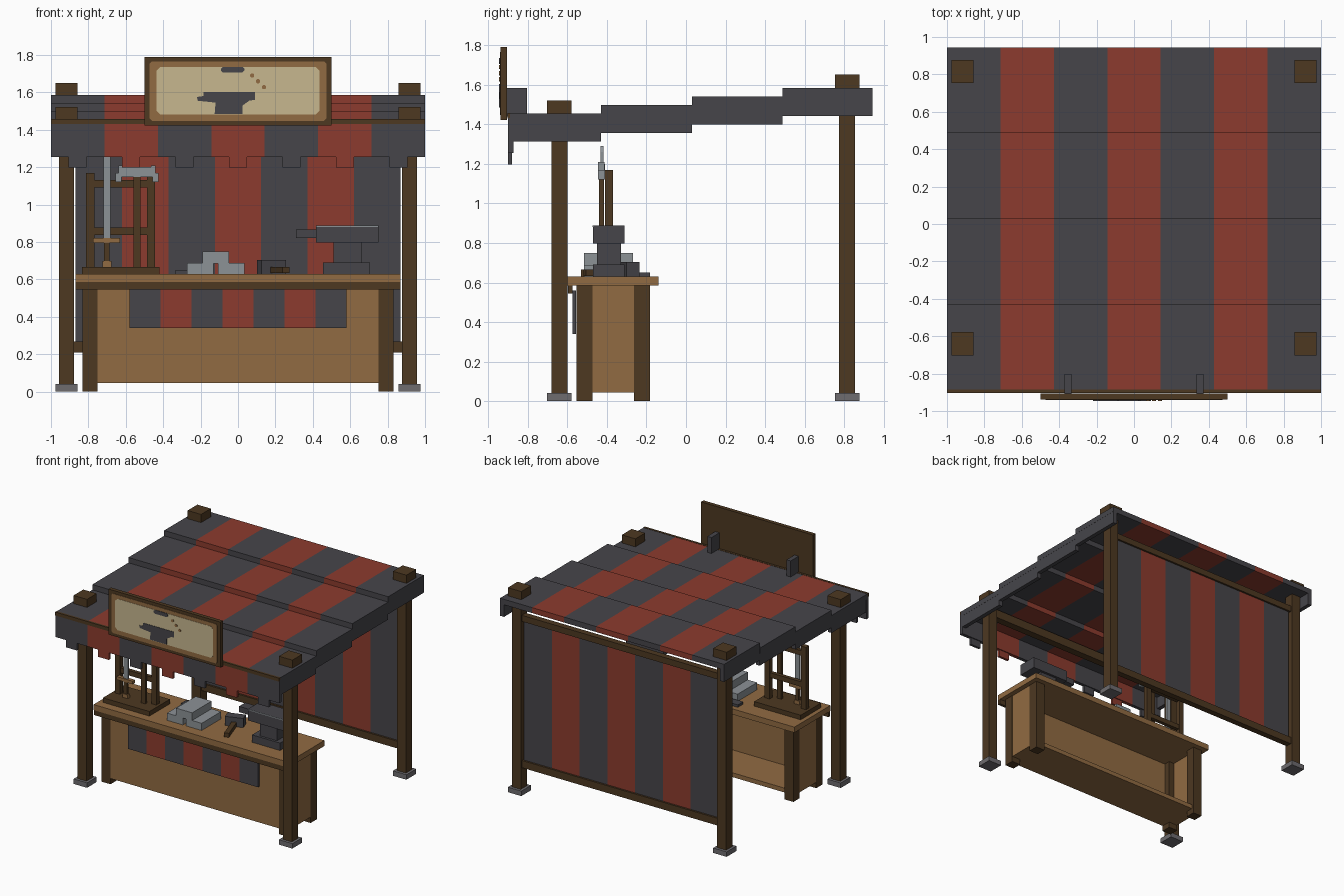
import bpy
import bmesh
from mathutils import Matrix, Vector

cube = bpy.data.objects.get("Cube")
if cube:
    bpy.data.objects.remove(cube, do_unlink=True)


def material(name, rgb):
    def lin(c):
        c /= 255
        return ((c + 0.055) / 1.055) ** 2.4 if c > 0.04 else c / 12.92
    col = [lin(c) for c in rgb] + [1]
    m = bpy.data.materials.new(name)
    m.use_nodes = True
    m.diffuse_color = col
    m.node_tree.nodes["Principled BSDF"].inputs["Base Color"].default_value = col
    return m


CHARCOAL = material("charcoal", (70, 69, 74))
RED = material("brick red", (140, 59, 46))
DARK = material("dark wood", (77, 56, 33))
TAN = material("tan wood", (145, 107, 66))
STEEL = material("steel", (140, 146, 150))
CREAM = material("cream", (199, 183, 143))
STONE = material("stone", (110, 108, 111))


def finish(name, bm, *mats):
    bmesh.ops.recalc_face_normals(bm, faces=bm.faces)
    me = bpy.data.meshes.new(name)
    bm.to_mesh(me)
    bm.free()
    for m in mats:
        me.materials.append(m)
    ob = bpy.data.objects.new(name, me)
    bpy.context.collection.objects.link(ob)
    return ob


def box_bm(x, y, z):
    bm = bmesh.new()
    size = Vector((x[1] - x[0], y[1] - y[0], z[1] - z[0]))
    mid = Vector((sum(x), sum(y), sum(z))) / 2
    bmesh.ops.create_cube(bm, size=1, matrix=Matrix.Translation(mid) @ Matrix.Diagonal(size).to_4x4())
    return bm


def box(name, mat, x, y, z):
    return finish(name, box_bm(x, y, z), mat)


def mirrored(name, mat, x, y, z):
    box(name + "_left", mat, x, y, z)
    box(name + "_right", mat, (-x[1], -x[0]), y, z)


def striped(name, half, y, z, n=7):
    """Box cut into n vertical stripes, alternating charcoal and red."""
    bm = box_bm((-half, half), y, z)
    w = 2 * half / n
    for i in range(1, n):
        bmesh.ops.bisect_plane(bm, geom=bm.verts[:] + bm.edges[:] + bm.faces[:],
                               plane_co=(-half + i * w, 0, 0), plane_no=(1, 0, 0))
    for f in bm.faces:
        k = int((f.calc_center_median().x + half) / w)
        f.material_index = min(k, n - 1) % 2
    return finish(name, bm, CHARCOAL, RED)


def plate(name, mat, pts, y0, y1):
    """Outline in x and z, extruded along y."""
    bm = bmesh.new()
    face = bm.faces.new([bm.verts.new((x, y0, z)) for x, z in pts])
    ext = bmesh.ops.extrude_face_region(bm, geom=[face])
    verts = [v for v in ext["geom"] if isinstance(v, bmesh.types.BMVert)]
    bmesh.ops.translate(bm, verts=verts, vec=(0, y1 - y0, 0))
    return finish(name, bm, mat)


def chamfered(x, z, c):
    (a, b), (d, e) = x, z
    return [(a + c, d), (b - c, d), (b, d + c), (b, e - c),
            (b - c, e), (a + c, e), (a, e - c), (a, d + c)]


# Posts with stone feet and top caps
for tag, y, top in (("front", -0.64, 1.455), ("back", 0.815, 1.585)):
    mirrored(tag + "_post", DARK, (0.877, 0.957), (y - 0.04, y + 0.04), (0.03, top))
    mirrored(tag + "_foot", STONE, (0.857, 0.977), (y - 0.062, y + 0.062), (0, 0.04))
    mirrored(tag + "_cap", DARK, (0.857, 0.977), (y - 0.062, y + 0.062), (top - 0.01, top + 0.066))

# Stepped canopy with side skirts
edges = (-0.89, -0.43, 0.03, 0.487, 0.943)
for i in range(4):
    span, top = (edges[i], edges[i + 1]), 1.456 + 0.043 * i
    striped(f"roof_tier_{i}", 1, span, (top - 0.044, top))
    mirrored(f"roof_skirt_{i}", CHARCOAL, (0.965, 0.999), span, (top - 0.142, top - 0.002))

# Front valance with hanging tabs
striped("valance", 1, (-0.9, -0.872), (1.255, 1.432))
box("valance_trim", DARK, (-1, 1), (-0.903, -0.885), (1.43, 1.458))
for i in range(7):
    x = (i - 3) * 2 / 7
    box(f"valance_tab_{i}", (CHARCOAL, RED)[i % 2], (x - 0.048, x + 0.048), (-0.9, -0.88), (1.197, 1.256))
box("front_beam", DARK, (-0.88, 0.88), (-0.67, -0.61), (1.33, 1.4))

# Back cloth wall
striped("back_wall", 0.868, (0.805, 0.825), (0.26, 1.4))
box("wall_top_beam", DARK, (-0.88, 0.88), (0.79, 0.84), (1.39, 1.44))
box("wall_bottom_beam", DARK, (-0.88, 0.88), (0.79, 0.84), (0.21, 0.268))

# Hanging sign
mirrored("sign_bracket", CHARCOAL, (0.335, 0.372), (-0.905, -0.803), (1.44, 1.585))
box("sign_board", DARK, (-0.5, 0.5), (-0.937, -0.905), (1.423, 1.79))
plate("sign_border", TAN, chamfered((-0.472, 0.472), (1.447, 1.765), 0.012), -0.94, -0.936)
plate("sign_panel", CREAM, chamfered((-0.437, 0.437), (1.482, 1.735), 0.02), -0.942, -0.939)
plate("sign_anvil", CHARCOAL,
      [(-0.125, 1.485), (0.025, 1.485), (0.025, 1.53), (0.06, 1.555), (0.09, 1.56), (0.09, 1.603),
       (-0.185, 1.603), (-0.185, 1.58), (-0.22, 1.575), (-0.215, 1.555), (-0.12, 1.545)],
      -0.945, -0.941)
plate("sign_hammer", CHARCOAL, chamfered((-0.092, 0.034), (1.706, 1.736), 0.01), -0.945, -0.941)
for i in range(3):
    x, z = 0.075 + 0.032 * i, 1.69 - 0.031 * i
    plate(f"sign_spark_{i}", TAN, chamfered((x - 0.011, x + 0.011), (z - 0.011, z + 0.011), 0.006),
          -0.945, -0.941)

# Workbench
box("bench_top", TAN, (-0.87, 0.87), (-0.6, -0.14), (0.585, 0.63))
box("bench_trim", DARK, (-0.87, 0.87), (-0.597, -0.574), (0.545, 0.586))
for tag, y in (("front", -0.553), ("back", -0.262)):
    mirrored("bench_" + tag + "_leg", DARK, (0.752, 0.832), (y, y + 0.08), (0, 0.586))
box("bench_front_panel", TAN, (-0.76, 0.76), (-0.55, -0.525), (0.045, 0.586))
mirrored("bench_side_panel", TAN, (0.8, 0.829), (-0.5, -0.22), (0.045, 0.586))
box("bench_shelf", TAN, (-0.8, 0.8), (-0.53, -0.2), (0.045, 0.08))
striped("bench_banner", 0.58, (-0.574, -0.556), (0.34, 0.56))

# Weapon rack
box("rack_base", DARK, (-0.835, -0.42), (-0.53, -0.27), (0.628, 0.667))
for tag, x in (("outer", -0.79), ("inner", -0.465)):
    box(f"rack_post_{tag}", DARK, (x - 0.022, x + 0.022), (-0.41, -0.37), (0.66, 1.17))
for tag, z in (("lower", 0.858), ("upper", 1.11)):
    box(f"rack_bar_{tag}", DARK, (-0.78, -0.46), (-0.405, -0.375), (z - 0.02, z + 0.02))

# Sword
plate("sword_blade", STEEL, [(-0.72, 0.81), (-0.682, 0.81), (-0.682, 1.26), (-0.701, 1.29), (-0.72, 1.26)],
      -0.432, -0.418)
box("sword_guard", TAN, (-0.775, -0.632), (-0.44, -0.41), (0.795, 0.82))
box("sword_grip", DARK, (-0.716, -0.686), (-0.435, -0.415), (0.69, 0.797))
box("sword_pommel", TAN, (-0.725, -0.677), (-0.44, -0.41), (0.667, 0.697))

# War hammer with drooping ends
box("war_hammer_handle", DARK, (-0.56, -0.52), (-0.44, -0.415), (0.66, 1.155))
box("war_hammer_head", STEEL, (-0.625, -0.455), (-0.446, -0.41), (1.148, 1.2))
for tag, s in (("left", 1), ("right", -1)):
    a, b, c, d = (sorted((-0.54 + s * 0.115, -0.54 + s * 0.083)), (1.12, 1.168),
                  sorted((-0.54 + s * 0.1, -0.54 + s * 0.075)), (1.16, 1.21))
    box("war_hammer_face_" + tag, STEEL, a, (-0.446, -0.41), b)
    box("war_hammer_lug_" + tag, STEEL, c, (-0.445, -0.411), d)

# Ingot stack
for tag, x, z in (("a", -0.203, 0.628), ("b", -0.035, 0.628), ("top", -0.12, 0.686)):
    box("ingot_" + tag, STEEL, (x - 0.071, x + 0.071), (-0.515, -0.267), (z, z + 0.064 if z > 0.63 else z + 0.06))
box("tongs", CHARCOAL, (-0.335, -0.17), (-0.25, -0.183), (0.628, 0.65))

# Small hammer lying on the bench
head = box("hammer_head", CHARCOAL, (-0.07, 0.07), (-0.035, 0.035), (0, 0.075))
handle = box("hammer_handle", DARK, (-0.019, 0.019), (-0.235, -0.03), (0.005, 0.038))
for ob in (head, handle):
    ob.location = (0.18, -0.29, 0.629)
    ob.rotation_euler.z = 0.33

# Anvil
box("anvil_base", CHARCOAL, (0.455, 0.705), (-0.47, -0.31), (0.628, 0.69))
box("anvil_waist", CHARCOAL, (0.51, 0.663), (-0.45, -0.33), (0.685, 0.8))
box("anvil_body", CHARCOAL, (0.417, 0.75), (-0.47, -0.31), (0.797, 0.882))
box("anvil_face", STEEL, (0.417, 0.75), (-0.468, -0.312), (0.881, 0.888)).data.materials[0] = CHARCOAL
box("anvil_edge", STEEL, (0.42, 0.748), (-0.472, -0.468), (0.88, 0.888))
box("anvil_horn", CHARCOAL, (0.31, 0.42), (-0.43, -0.35), (0.82, 0.866))
